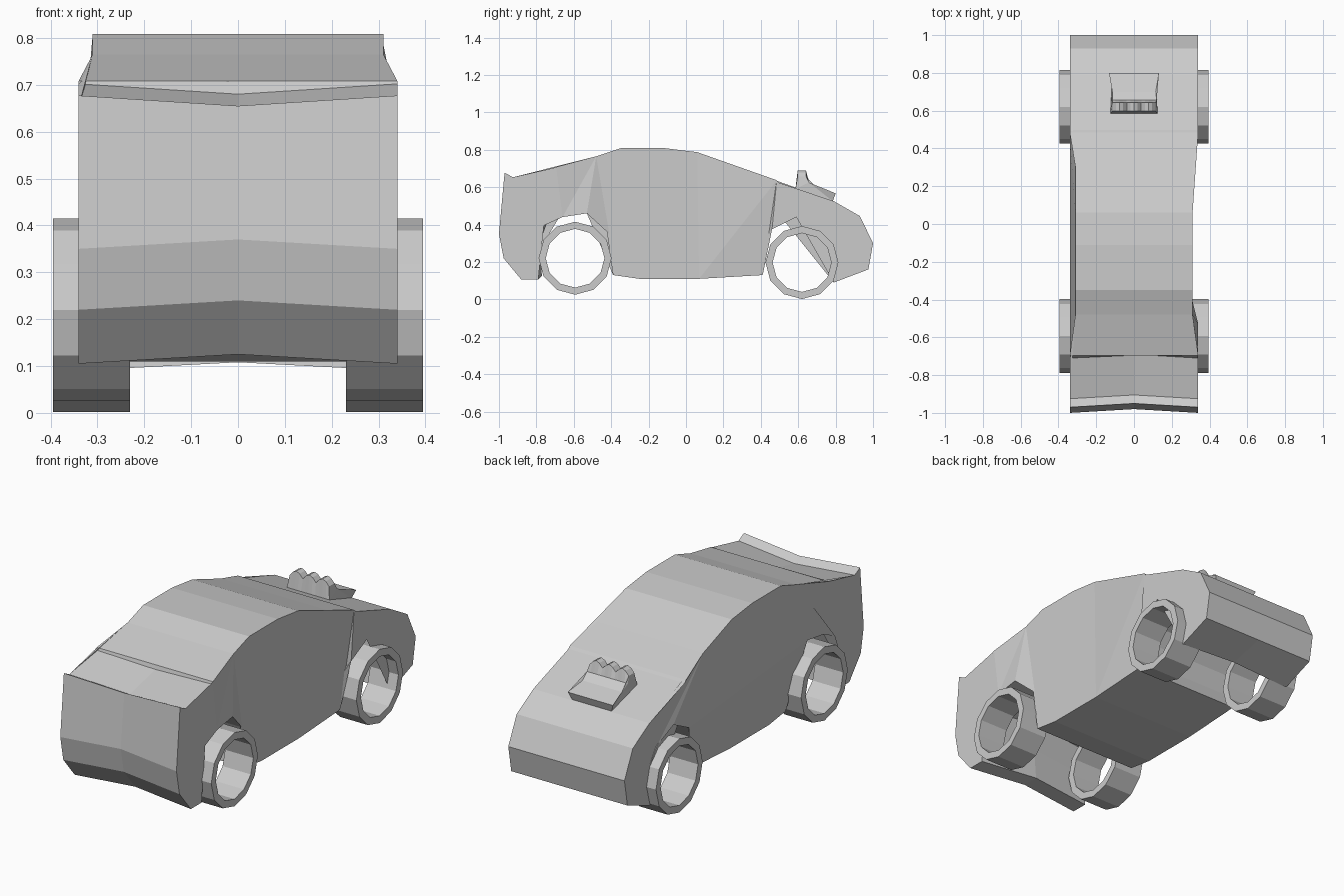
import bpy, bmesh, math

if "Cube" in bpy.data.objects:
    bpy.data.objects.remove(bpy.data.objects["Cube"])


def loft(name, sections):
    """Join matching closed outlines into a capped solid."""
    bm = bmesh.new()
    rings = [[bm.verts.new(p) for p in s] for s in sections]
    n = len(rings[0])
    for a, b in zip(rings, rings[1:]):
        for i in range(n):
            j = (i + 1) % n
            bm.faces.new((a[i], a[j], b[j], b[i]))
    caps = [bm.faces.new(rings[0]), bm.faces.new(rings[-1])]
    bmesh.ops.triangulate(bm, faces=caps, ngon_method='BEAUTY')
    bmesh.ops.recalc_face_normals(bm, faces=bm.faces[:])
    me = bpy.data.meshes.new(name)
    bm.to_mesh(me)
    bm.free()
    ob = bpy.data.objects.new(name, me)
    bpy.context.collection.objects.link(ob)
    return ob


# Body side outline (y, z), clockwise from the nose, with open wheel arches
outline = [
    (-0.97, 0.677), (-0.925, 0.653), (-0.71, 0.702), (-0.695, 0.708),
    (-0.48, 0.765), (-0.35, 0.808), (-0.11, 0.808), (0.06, 0.787),
    (0.30, 0.70), (0.485, 0.637), (0.497, 0.624), (0.79, 0.525),
    (0.93, 0.445), (1.0, 0.30), (0.975, 0.16), (0.79, 0.09),
    (0.81, 0.22), (0.79, 0.30), (0.73, 0.38), (0.59, 0.44), (0.46, 0.375),
    (0.41, 0.30), (0.39, 0.20), (0.41, 0.13), (0.07, 0.11), (-0.25, 0.11),
    (-0.39, 0.13), (-0.37, 0.27), (-0.41, 0.35), (-0.53, 0.46),
    (-0.66, 0.44), (-0.76, 0.395), (-0.805, 0.28), (-0.79, 0.105),
    (-0.88, 0.105), (-0.975, 0.22), (-1.0, 0.35)]


def half_width(y):
    return 0.34 if y > 0.45 or y < -0.5 else 0.31


def centre(y, z):
    # The nose is bowed inwards along the centre line
    if y <= -0.7:
        return (0, y + 0.02, z - 0.022 if z > 0.6 else z + 0.02)
    if y > 0.75 and z < 0.12:
        return (0, y, z + 0.018)
    return (0, y, z)


loft("car_body", [
    [(-half_width(y), y, z) for y, z in outline],
    [centre(y, z) for y, z in outline],
    [(half_width(y), y, z) for y, z in outline]])

# Engine on the rear deck: scalloped upright with a sloping tail plate
sections = []
steps = 12
for k in range(steps + 1):
    t = k / steps
    s = 2 * t - 1
    bump = 0.03 * abs(math.sin(3 * math.pi * t))
    top = 0.658 + bump
    prof = [(0.585, 0.59, 0.125), (0.597, top, 0.115), (0.642, top, 0.115),
            (0.657, 0.625, 0.12), (0.70, 0.595, 0.115), (0.80, 0.567, 0.132),
            (0.785, 0.525, 0.115)]
    sections.append([(s * w, y, z) for y, z, w in prof])
loft("rear_engine", sections)


# Hollow twelve-sided wheels
def wheel(name, side, y, z, sides=12):
    profile = [(0.23, 0.195), (0.395, 0.195), (0.395, 0.157), (0.23, 0.157)]
    bm = bmesh.new()
    rings = []
    for i in range(sides):
        a = 2 * math.pi * i / sides
        rings.append([bm.verts.new((side * x, y + r * math.cos(a), z + r * math.sin(a)))
                      for x, r in profile])
    for i in range(sides):
        a, b = rings[i], rings[(i + 1) % sides]
        for j in range(4):
            k = (j + 1) % 4
            bm.faces.new((a[j], a[k], b[k], b[j]))
    bmesh.ops.recalc_face_normals(bm, faces=bm.faces[:])
    me = bpy.data.meshes.new(name)
    bm.to_mesh(me)
    bm.free()
    bpy.context.collection.objects.link(bpy.data.objects.new(name, me))


for side, label in ((-1, "left"), (1, "right")):
    wheel("front_wheel_" + label, side, -0.593, 0.22)
    wheel("rear_wheel_" + label, side, 0.62, 0.197)
